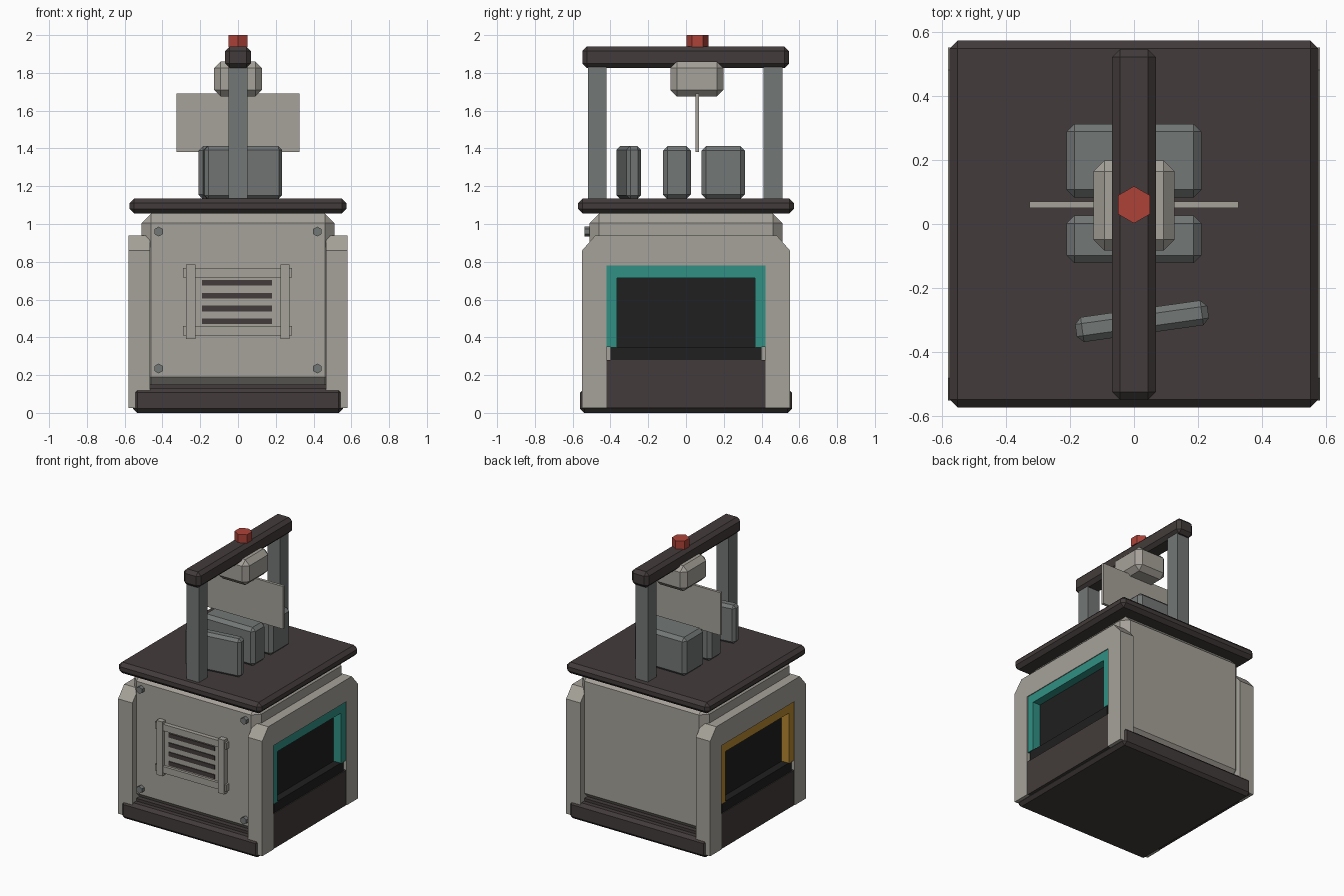
import bpy, bmesh, math
from mathutils import Vector

old = bpy.data.objects.get("Cube")
if old:
    bpy.data.objects.remove(old, do_unlink=True)


def material(name, r, g, b):
    m = bpy.data.materials.new(name)
    m.use_nodes = True
    m.diffuse_color = (r, g, b, 1)
    bsdf = next(n for n in m.node_tree.nodes if n.type == 'BSDF_PRINCIPLED')
    bsdf.inputs["Base Color"].default_value = (r, g, b, 1)
    return m


LIGHT = material("light warm grey", 0.38, 0.36, 0.32)
DARK = material("dark brown", 0.055, 0.044, 0.043)
STEEL = material("steel grey", 0.17, 0.185, 0.18)
BLACK = material("screen black", 0.014, 0.014, 0.014)
TEAL = material("teal", 0.03, 0.28, 0.23)
GOLD = material("gold", 0.46, 0.24, 0.03)
RED = material("red", 0.42, 0.055, 0.04)


def finish(name, bm, mat, bevel=0):
    """Turn a bmesh into an object, with optional chamfered edges."""
    if bevel:
        bmesh.ops.bevel(bm, geom=bm.edges[:], offset=bevel, segments=1,
                        affect='EDGES', profile=0.5)
    bmesh.ops.recalc_face_normals(bm, faces=bm.faces)
    mesh = bpy.data.meshes.new(name)
    bm.to_mesh(mesh)
    bm.free()
    mesh.materials.append(mat)
    ob = bpy.data.objects.new(name, mesh)
    bpy.context.collection.objects.link(ob)
    return ob


def box(name, x, y, z, mat, bevel=0):
    """Box from (min, max) pairs, with its origin at its centre."""
    bm = bmesh.new()
    bmesh.ops.create_cube(bm, size=1)
    spans = (x, y, z)
    bmesh.ops.scale(bm, vec=Vector([b - a for a, b in spans]), verts=bm.verts)
    ob = finish(name, bm, mat, bevel)
    ob.location = [(a + b) / 2 for a, b in spans]
    return ob


def extrude_side(name, profile, x0, x1, mat):
    """Extrude a (y, z) outline along x."""
    bm = bmesh.new()
    face = bm.faces.new([bm.verts.new((x0, y, z)) for y, z in profile])
    new = bmesh.ops.extrude_face_region(bm, geom=[face])["geom"]
    bmesh.ops.translate(bm, vec=(x1 - x0, 0, 0),
                        verts=[v for v in new if isinstance(v, bmesh.types.BMVert)])
    return finish(name, bm, mat)


def hexagon(name, radius, depth, mat, location, rotation):
    bm = bmesh.new()
    bmesh.ops.create_cone(bm, cap_ends=True, segments=6, radius1=radius,
                          radius2=radius, depth=depth)
    ob = finish(name, bm, mat)
    ob.location, ob.rotation_euler = location, rotation
    return ob


def mirrored(half):
    """Complete an outline by mirroring it across y = 0."""
    return half + [(-y, z) for y, z in reversed(half)]


# Base, cabinet and counter
box("base", (-.555, .555), (-.56, .56), (0, .13), DARK, .022)
box("plinth", (-.465, .465), (-.505, .505), (.12, .15), DARK)
box("cabinet", (-.51, .51), (-.51, .51), (.14, 1.055), LIGHT, .05)
box("counter", (-.575, .575), (-.572, .572), (1.055, 1.135), DARK, .025)

# Side arches with recessed screens
ARCH = mirrored([(.42, .78), (.42, .025), (.55, .025), (.55, .86), (.48, .94)])
FRAME = mirrored([(.365, .715), (.365, .35), (.42, .35), (.42, .78)])
for side, s, trim in (("left", 1, TEAL), ("right", -1, GOLD)):
    def span(a, b):
        return tuple(sorted((s * a, s * b)))
    extrude_side(side + "_arch", ARCH, s * .465, s * .58, LIGHT)
    extrude_side(side + "_screen_frame", FRAME, s * .5, s * .574, trim)
    box(side + "_screen", span(.5, .515), (-.37, .37), (.34, .72), BLACK)
    box(side + "_screen_ledge", span(.5, .57), (-.4, .4), (.28, .35), BLACK)
    box(side + "_lower_panel", span(.5, .576), (-.42, .42), (.025, .28), DARK)

# Front vent: backing, crossed bars and slots
box("vent_backing", (-.23, .225), (-.52, -.5), (.45, .72), LIGHT)
for z in (.435, .742):
    box("vent_cross_bar", (-.29, .285), (-.54, -.5), (z - .024, z + .024), LIGHT)
for x in (-.25, .248):
    box("vent_upright_bar", (x - .024, x + .024), (-.548, -.5), (.39, .785), LIGHT)
for i in range(4):
    z = .485 + i * .068
    box("vent_slot", (-.19, .18), (-.527, -.515), (z - .015, z + .015), DARK)

# Corner bolts on the front
for x in (-.42, .42):
    for z in (.235, .96):
        hexagon("bolt", .026, .035, STEEL, (x, -.52, z), (math.pi / 2, 0, 0))

# Gantry
for y in (-.47, .46):
    box("gantry_post", (-.05, .05), (y - .05, y + .05), (1.13, 1.84), STEEL)
box("gantry_beam", (-.068, .068), (-.548, .545), (1.825, 1.94), DARK, .024)
hexagon("beacon", .058, .062, RED, (0, .06, 1.969), (0, 0, math.pi / 2))
bpy.data.objects["beacon"].rotation_euler.z = math.pi / 6 if abs(
    bpy.data.objects["beacon"].data.vertices[0].co.x) > .05 else 0
box("hoist", (-.127, .127), (-.083, .198), (1.675, 1.86), LIGHT, .035)
box("blade", (-.326, .326), (.05, .07), (1.38, 1.69), LIGHT)

# Blocks on the counter
box("back_block", (-.21, .21), (.083, .312), (1.132, 1.412), STEEL, .024)
box("middle_block", (-.21, .21), (-.122, .026), (1.132, 1.412), STEEL, .024)
front = box("front_block", (-.183, .233), (-.342, -.264), (1.132, 1.412), STEEL, .02)
front.rotation_euler.z = math.radians(8)
